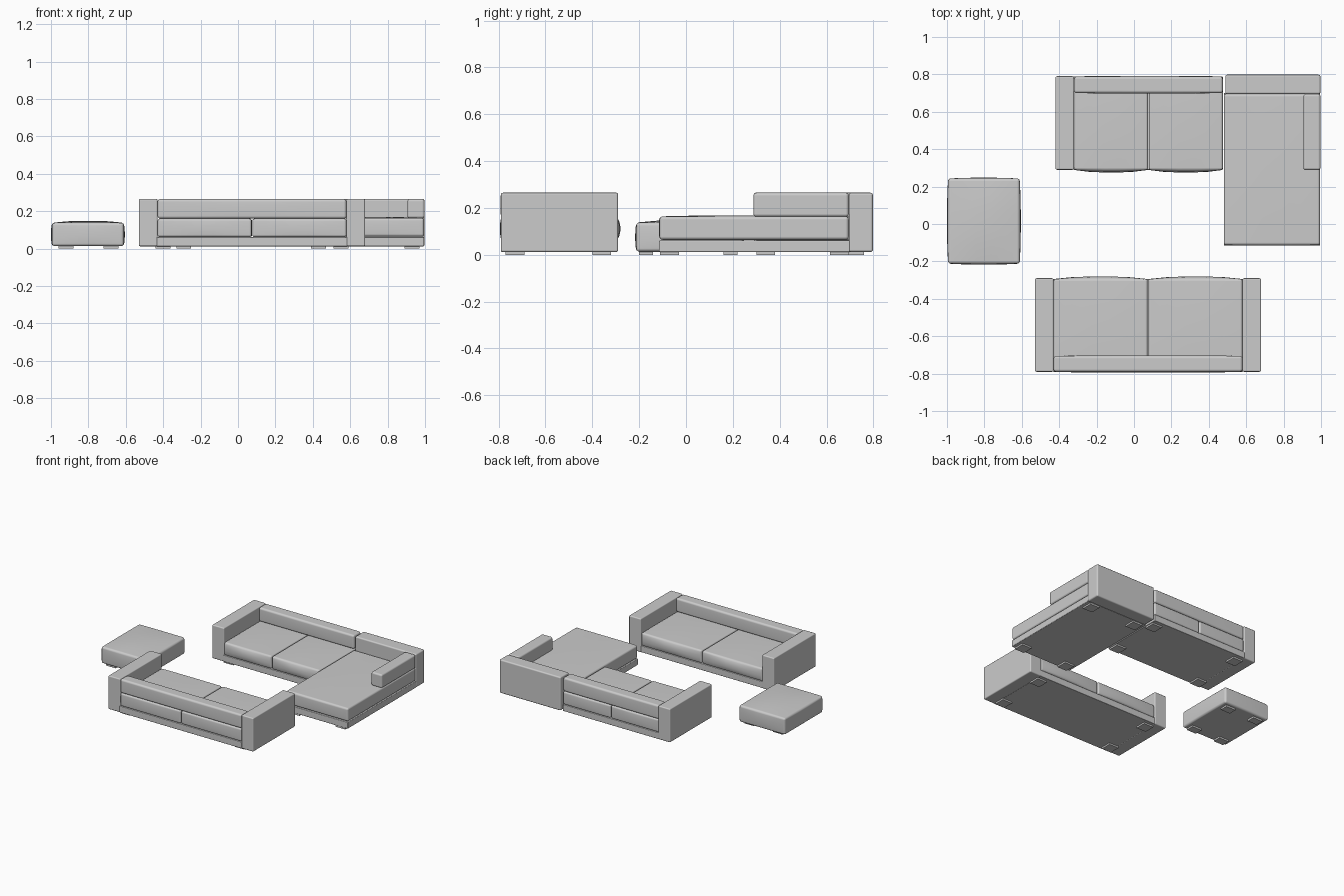
import bpy, bmesh

if "Cube" in bpy.data.objects:
    bpy.data.objects.remove(bpy.data.objects["Cube"])


def block(name, x, y, z, bevel=0.012, puff=None, segs=3):
    """Rounded box from (min, max) ranges; puff swells its -x, +x, -y, +y, +z sides."""
    bm = bmesh.new()
    bmesh.ops.create_cube(bm, size=2)
    if puff:
        bmesh.ops.subdivide_edges(bm, edges=bm.edges[:], cuts=4, use_grid_fill=True)
    for v in bm.verts:
        u = v.co.copy()
        p = [(a + b) / 2 + (b - a) / 2 * t for (a, b), t in zip((x, y, z), u)]
        if puff:
            fall = [1 - abs(t) ** 2.5 for t in u]
            for axis, sign, amount in zip((0, 0, 1, 1, 2), (-1, 1, -1, 1, 1), puff):
                if u[axis] * sign > 0.99:
                    others = [fall[i] for i in range(3) if i != axis]
                    p[axis] += sign * amount * others[0] * others[1]
        v.co = p
    for f in bm.faces:
        f.smooth = bevel > 0
    mesh = bpy.data.meshes.new(name)
    bm.to_mesh(mesh)
    bm.free()
    ob = bpy.data.objects.new(name, mesh)
    bpy.context.collection.objects.link(ob)
    if bevel:
        m = ob.modifiers.new("soft_edges", 'BEVEL')
        m.width = bevel
        m.segments = segs
        m.limit_method = 'ANGLE'
        m.angle_limit = 0.8
        m.harden_normals = True
    return ob


def feet(name, xs, ys, depth=0.08):
    for cx in xs:
        for cy in ys:
            block(name + "_foot", (cx - 0.04, cx + 0.04),
                  (cy - depth / 2, cy + depth / 2), (0, 0.016), 0)


BASE = (0.012, 0.062)
SEAT = (0.062, 0.160)
FULL = (0.012, 0.265)

# Front sofa, facing +y
block("front_sofa_base", (-0.435, 0.585), (-0.79, -0.295), BASE, 0.004)
for i, xr in enumerate([(-0.43, 0.073), (0.077, 0.58)]):
    block(f"front_sofa_seat_{i + 1}", xr, (-0.79, -0.294), SEAT, 0.012,
          (0, 0, 0.004, 0.014, 0.005))
block("front_sofa_back", (-0.43, 0.58), (-0.79, -0.705), (0.16, 0.265), 0.014,
      (0, 0, 0.003, 0.003, 0))
for side, xr in (("left", (-0.53, -0.43)), ("right", (0.58, 0.68))):
    block(f"front_sofa_{side}_arm", xr, (-0.79, -0.29), FULL, 0.008)
feet("front_sofa", (-0.40, 0.55), (-0.73, -0.36))

# Back sofa, facing -y, with one arm
block("back_sofa_base", (-0.325, 0.475), (0.29, 0.788), BASE, 0.004)
for i, xr in enumerate([(-0.32, 0.075), (0.079, 0.475)]):
    block(f"back_sofa_seat_{i + 1}", xr, (0.289, 0.788), SEAT, 0.012,
          (0, 0, 0.014, 0.004, 0.005))
block("back_sofa_back", (-0.32, 0.475), (0.70, 0.788), (0.16, 0.265), 0.014,
      (0, 0, 0.003, 0.003, 0))
block("back_sofa_arm", (-0.42, -0.32), (0.29, 0.79), FULL, 0.008)
feet("back_sofa", (-0.29, 0.43), (0.34, 0.72))

# Chaise with a full-height back and a short arm resting on the cushion
block("chaise_base", (0.48, 0.995), (-0.115, 0.70), BASE, 0.005)
block("chaise_seat", (0.48, 0.995), (-0.113, 0.695), (0.064, 0.164), 0.014,
      (0, 0, 0.003, 0, 0.005))
block("chaise_back", (0.488, 0.997), (0.695, 0.798), FULL, 0.010)
block("chaise_arm", (0.906, 0.997), (0.288, 0.695), (0.162, 0.265), 0.013)
feet("chaise", (0.55, 0.93), (-0.07, 0.655))

# Ottoman
block("ottoman", (-0.994, -0.611), (-0.212, 0.243), (0.013, 0.138), 0.014,
      (0.006, 0.006, 0.005, 0.005, 0.011))
feet("ottoman", (-0.92, -0.68), (-0.17, 0.19), 0.06)
